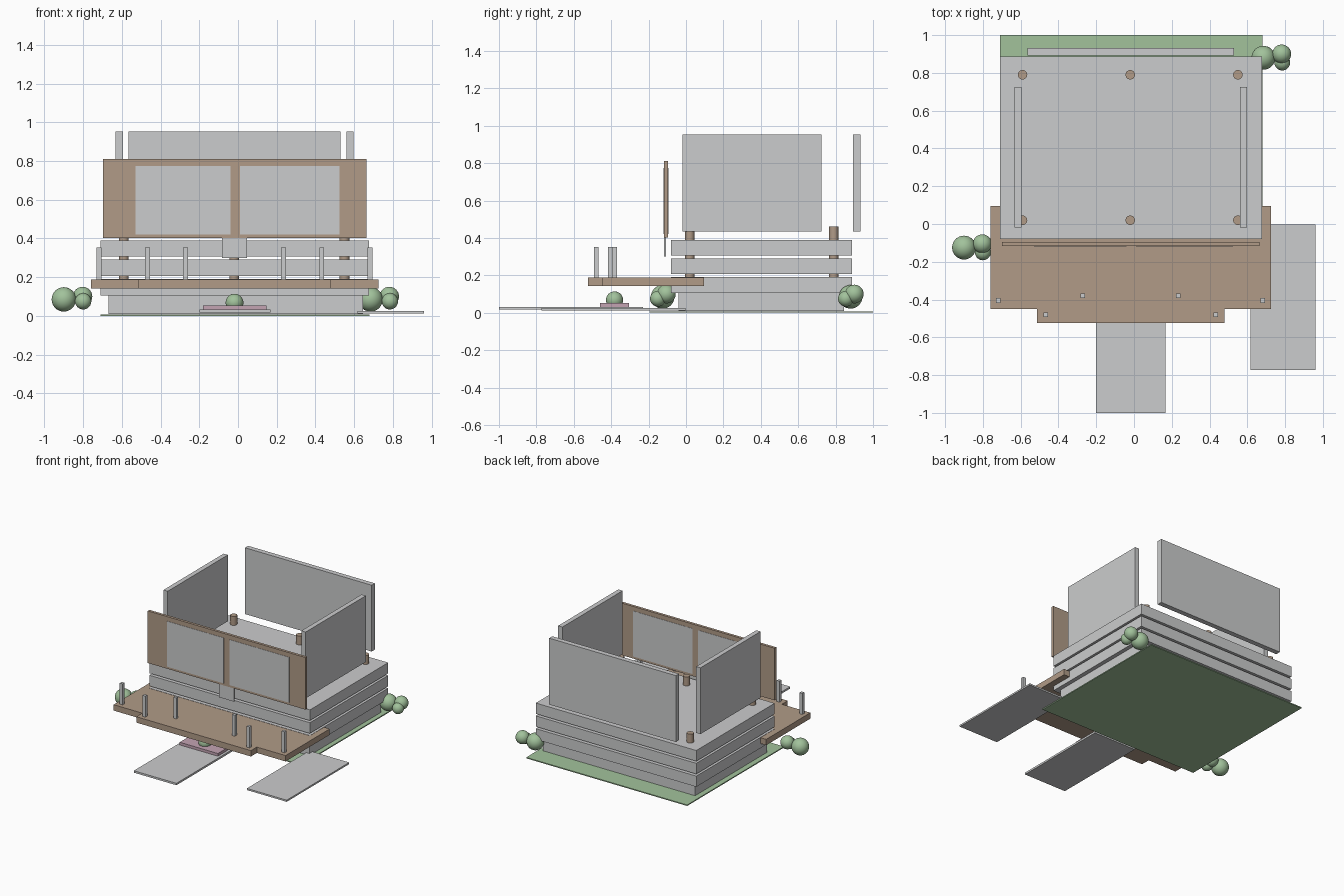
import bpy

old = bpy.data.objects.get("Cube")
if old:
    bpy.data.objects.remove(old, do_unlink=True)


def material(name, rgb):
    m = bpy.data.materials.new(name)
    m.use_nodes = True
    m.diffuse_color = (*rgb, 1)
    bsdf = next(n for n in m.node_tree.nodes if n.type == "BSDF_PRINCIPLED")
    bsdf.inputs["Base Color"].default_value = (*rgb, 1)
    return m


GREY = material("light grey", (0.6, 0.605, 0.61))
WOOD = material("wood brown", (0.44, 0.33, 0.245))
GREEN = material("leaf green", (0.36, 0.54, 0.33))
PINK = material("dusty pink", (0.55, 0.37, 0.45))


def finish(name, mat):
    ob = bpy.context.object
    ob.name = ob.data.name = name
    ob.data.materials.append(mat)
    return ob


def box(name, mat, x, y, z):
    """Box from (low, high) ranges on each axis."""
    spans = (x, y, z)
    bpy.ops.mesh.primitive_cube_add(size=1, location=[(a + b) / 2 for a, b in spans])
    ob = finish(name, mat)
    for v in ob.data.vertices:
        for i, (a, b) in enumerate(spans):
            v.co[i] *= b - a
    return ob


def ball(name, location, radius):
    bpy.ops.mesh.primitive_uv_sphere_add(segments=32, ring_count=16,
                                         radius=radius, location=location)
    finish(name, GREEN)
    bpy.ops.object.shade_smooth()


# Lawn and plinth
box("lawn", GREEN, (-0.71, 0.68), (-0.195, 1.0), (0, 0.008))
box("plinth", GREY, (-0.67, 0.645), (-0.04, 0.845), (0.01, 0.107))

# Stacked floor slabs with shadow gaps
for i in range(3):
    box(f"floor_slab_{i + 1}", GREY, (-0.71, 0.677), (-0.08, 0.887),
        (0.106 + i * 0.1, 0.19 + i * 0.1))

# Columns running through the slabs
for y in (0.02, 0.79):
    for x in (-0.59, -0.02, 0.55):
        bpy.ops.mesh.primitive_cylinder_add(vertices=32, radius=0.025, depth=0.4,
                                            location=(x, y, 0.26))
        finish("column", WOOD)
        bpy.ops.object.shade_smooth_by_angle()

# Upright wall panels
WALL_Z = (0.435, 0.953)
box("right_wall", GREY, (-0.632, -0.595), (-0.018, 0.725), WALL_Z)
box("left_wall", GREY, (0.56, 0.597), (-0.018, 0.725), WALL_Z)
box("back_wall", GREY, (-0.565, 0.53), (0.893, 0.932), WALL_Z)

# Front wooden screen with two panes and a hanging plate
box("front_screen", WOOD, (-0.698, 0.665), (-0.117, -0.096), (0.403, 0.81))
for x in ((-0.53, -0.04), (0.01, 0.525)):
    for y in ((-0.119, -0.117), (-0.096, -0.094)):
        box("screen_pane", GREY, x, y, (0.42, 0.775))
box("hanging_plate", GREY, (-0.082, 0.046), (-0.117, -0.107), (0.3, 0.403))

# Deck with a stepped front edge
box("deck", WOOD, (-0.76, 0.726), (-0.45, 0.095), (0.142, 0.188))
box("deck_front", WOOD, (-0.513, 0.478), (-0.523, -0.45), (0.142, 0.188))

# Railing posts
for x, y in ((0.7, -0.405), (0.253, -0.38), (0.45, -0.48)):
    for side in (-1, 1):
        cx = side * x - 0.018
        box("railing_post", GREY, (cx - 0.012, cx + 0.012),
            (y - 0.012, y + 0.012), (0.188, 0.352))

# Paths
box("front_path", GREY, (-0.2, 0.168), (-1.0, -0.23), (0.017, 0.032))
box("side_path", GREY, (0.618, 0.962), (-0.773, -0.002), (0.013, 0.026))

# Planter with a shrub
box("planter", PINK, (-0.182, 0.148), (-0.46, -0.305), (0.03, 0.053))
ball("planter_shrub", (-0.018, -0.382, 0.068), 0.046)

# Corner bushes of three rounded clumps each
for name, bx, by, dx in (("left_bush", 0.685, 0.88, 1), ("right_bush", -0.9, -0.125, 1)):
    ball(name, (bx, by, 0.085), 0.063)
    ball(name, (bx + 0.097 * dx, by + 0.02, 0.1), 0.05)
    ball(name, (bx + 0.1 * dx, by - 0.025, 0.075), 0.042)
